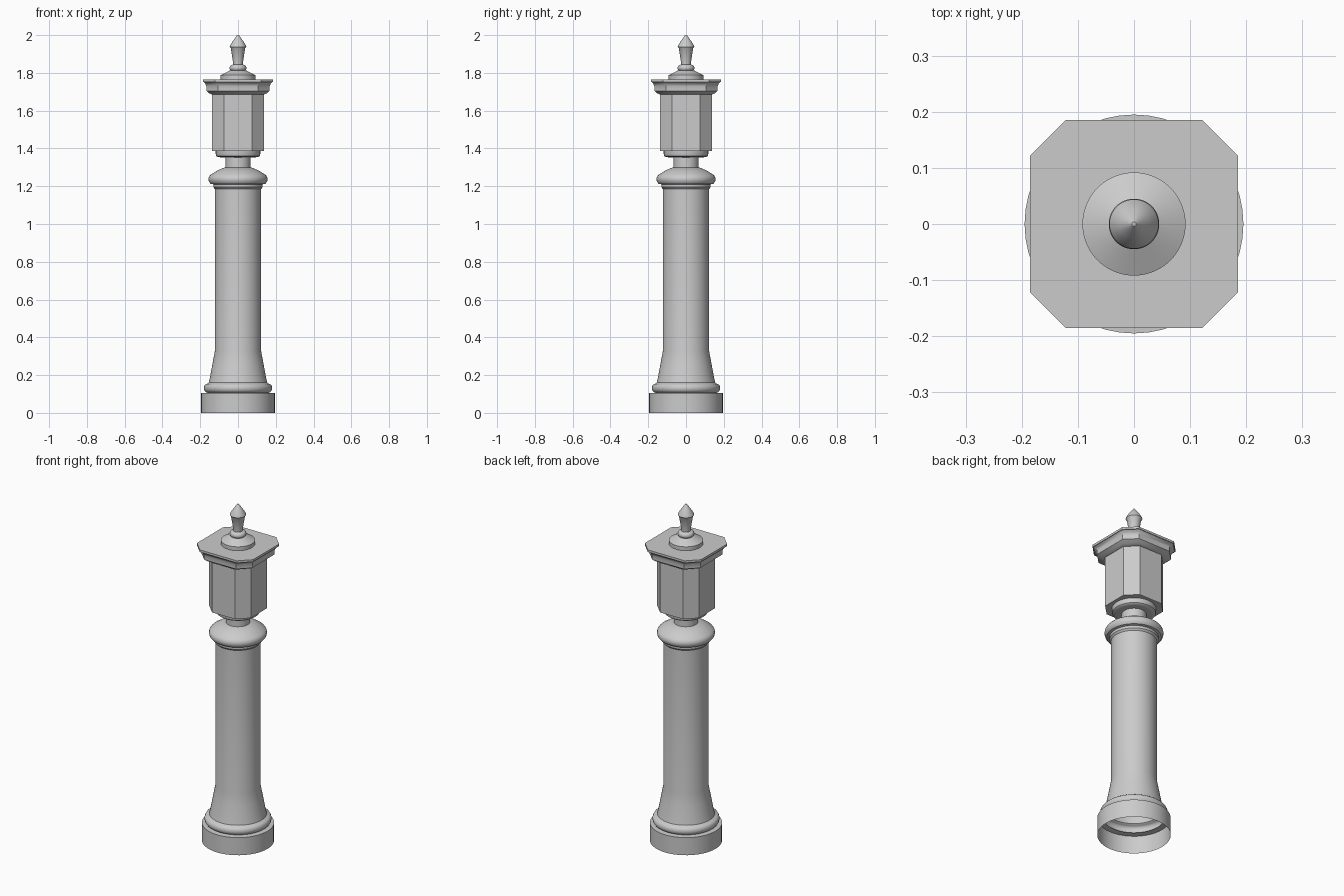
import bpy, bmesh, math

cube = bpy.data.objects.get("Cube")
if cube:
    bpy.data.objects.remove(cube, do_unlink=True)

stone = bpy.data.materials.new("grey_stone")
stone.use_nodes = True
GREY = (0.6, 0.6, 0.6, 1)
stone.diffuse_color = GREY
stone.node_tree.nodes["Principled BSDF"].inputs["Base Color"].default_value = GREY


def circle(r, sides=48):
    return [(r * math.cos(2 * math.pi * i / sides), r * math.sin(2 * math.pi * i / sides))
            for i in range(sides)]


def octagon(half, corner):
    """Square outline with cut corners."""
    pts = []
    for k in range(4):
        c, s = round(math.cos(k * math.pi / 2)), round(math.sin(k * math.pi / 2))
        pts += [(half * c - y * s, half * s + y * c) for y in (-corner, corner)]
    return pts


def loft(name, rings, close_bottom=True, close_top=True, angle=35):
    """Skin a stack of (outline, height) rings."""
    bm = bmesh.new()
    loops = [[bm.verts.new((x, y, z)) for x, y in outline] for outline, z in rings]
    for a, b in zip(loops, loops[1:]):
        for i in range(len(a)):
            j = (i + 1) % len(a)
            bm.faces.new((a[i], a[j], b[j], b[i]))
    if close_bottom:
        bm.faces.new(loops[0][::-1])
    if close_top:
        bm.faces.new(loops[-1])
    mesh = bpy.data.meshes.new(name)
    bm.to_mesh(mesh)
    bm.free()
    mesh.materials.append(stone)
    ob = bpy.data.objects.new(name, mesh)
    bpy.context.collection.objects.link(ob)
    bpy.ops.object.select_all(action='DESELECT')
    ob.select_set(True)
    bpy.context.view_layer.objects.active = ob
    bpy.ops.object.shade_smooth_by_angle(angle=math.radians(angle))
    return ob


def turned(name, profile, **kw):
    return loft(name, [(circle(r), z) for r, z in profile], **kw)


def bulge(r, depth, z0, z1, steps=8):
    """Half-round moulding profile between two heights."""
    mid, h = (z0 + z1) / 2, (z1 - z0) / 2
    return [(r - depth + depth * math.cos(t), mid + h * math.sin(t))
            for t in (math.pi * (i / steps - 0.5) for i in range(steps + 1))]


# Hollow plinth, base moulding, flared foot and shaft
turned("column", [(0.195, 0), (0.195, 0.105), (0.17, 0.105)]
       + bulge(0.181, 0.02, 0.107, 0.155)
       + [(0.155, 0.16), (0.148, 0.19), (0.135, 0.26), (0.122, 0.33), (0.122, 1.19)],
       close_bottom=False, close_top=False)

# Capital on the shaft
turned("column_capital", [(0.122, 1.185), (0.131, 1.195), (0.131, 1.21), (0.145, 1.213),
                          (0.154, 1.224), (0.157, 1.237), (0.154, 1.25), (0.146, 1.26),
                          (0.11, 1.283), (0.07, 1.30)], close_bottom=False)

# Neck and rounded ring carrying the head
turned("neck", [(0.066, 1.29), (0.066, 1.36)])
turned("head_ring", [(0.09, 1.353), (0.107, 1.354), (0.115, 1.36), (0.118, 1.37), (0.118, 1.39)])

# Head with cut corners, flaring cornice and flat cap
loft("head", [(octagon(0.137, 0.075), 1.387), (octagon(0.137, 0.075), 1.69)])
loft("cornice", [(octagon(0.137, 0.075), 1.685), (octagon(0.152, 0.09), 1.692),
                 (octagon(0.168, 0.105), 1.705), (octagon(0.168, 0.105), 1.73),
                 (octagon(0.173, 0.11), 1.743), (octagon(0.182, 0.118), 1.752)])
loft("cap", [(octagon(0.185, 0.122), 1.752), (octagon(0.185, 0.122), 1.765)])

# Turned finial: disc, bead, vase and spike
turned("finial_disc", [(0.092, 1.76), (0.092, 1.788), (0.045, 1.812)], angle=25)
turned("finial_bead", bulge(0.045, 0.02, 1.808, 1.844))
turned("finial_vase", [(0.025, 1.835), (0.026, 1.855), (0.038, 1.93), (0.044, 1.938),
                       (0.042, 1.945), (0.025, 1.972), (0.008, 1.995), (0.004, 2.0)])
